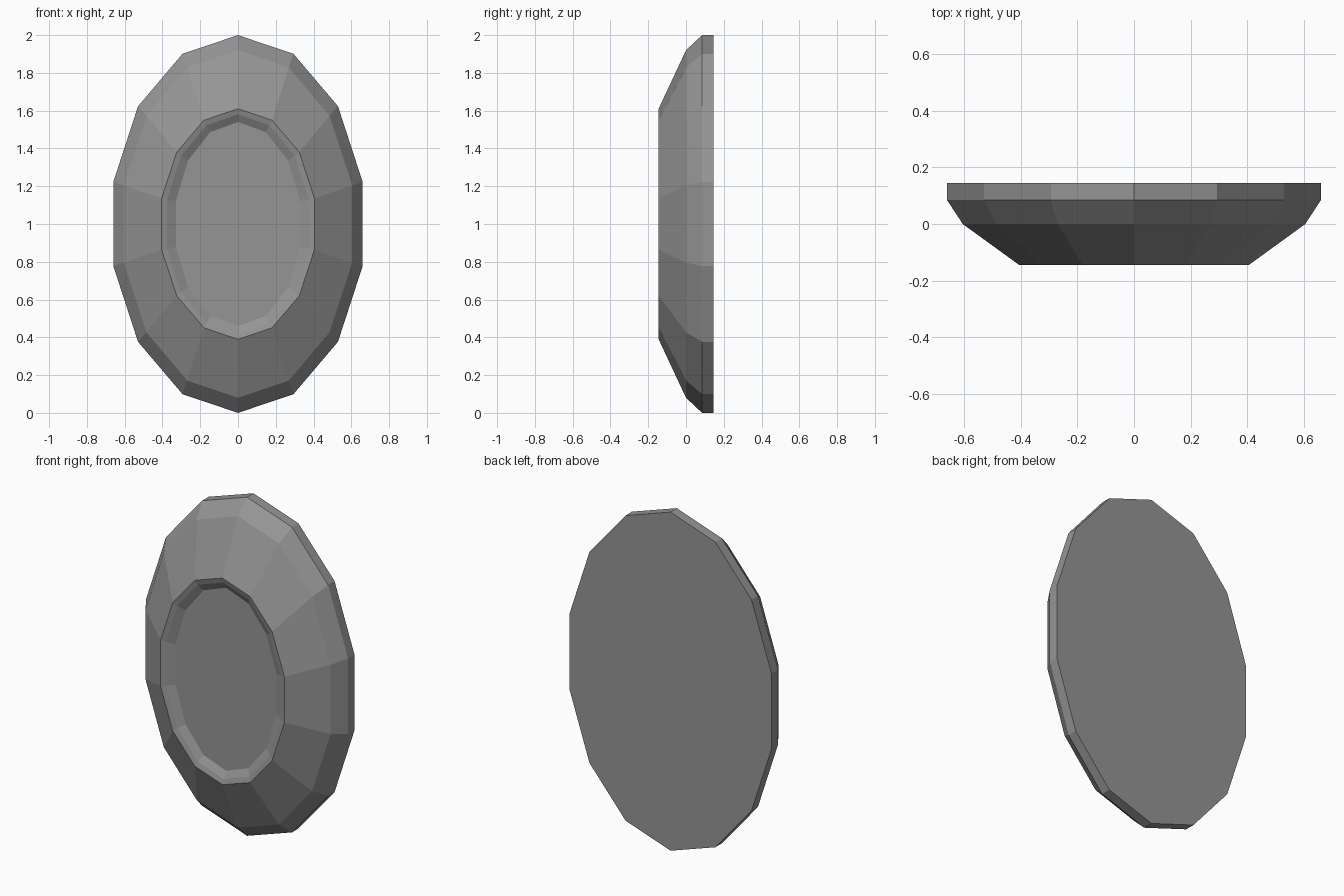
import bpy
import bmesh
from math import sin, cos, tau

cube = bpy.data.objects.get("Cube")
if cube:
    bpy.data.objects.remove(cube, do_unlink=True)

SIDES = 14


def make_material(name, color):
    mat = bpy.data.materials.new(name)
    mat.use_nodes = True
    mat.diffuse_color = color
    bsdf = mat.node_tree.nodes["Principled BSDF"]
    bsdf.inputs["Base Color"].default_value = color
    bsdf.inputs["Roughness"].default_value = 0.8
    return mat


def oval_ring(bm, half_width, half_height, y):
    angles = [tau * i / SIDES for i in range(SIDES)]
    return [bm.verts.new((half_width * sin(a), y, 1 + half_height * cos(a)))
            for a in angles]


# Half width, half height and depth, from the flat back to the recessed floor
profile = [
    (0.677, 1.0, 0.145),     # back edge
    (0.677, 1.0, 0.085),     # upright rim
    (0.62, 0.92, 0.0),       # shoulder
    (0.415, 0.61, -0.145),   # front lip
    (0.385, 0.58, -0.136),   # shallow inner bevel
    (0.338, 0.54, -0.112),   # floor edge
]

bm = bmesh.new()
rings = [oval_ring(bm, *row) for row in profile]
for outer, inner in zip(rings, rings[1:]):
    for i in range(SIDES):
        j = (i + 1) % SIDES
        bm.faces.new((outer[i], outer[j], inner[j], inner[i]))
bm.faces.new(rings[0])
bm.faces.new(rings[-1])
bmesh.ops.recalc_face_normals(bm, faces=bm.faces)

mesh = bpy.data.meshes.new("oval_plate")
bm.to_mesh(mesh)
bm.free()
mesh.materials.append(make_material("mid grey", (0.3, 0.3, 0.3, 1)))
plate = bpy.data.objects.new("oval_plate", mesh)
bpy.context.collection.objects.link(plate)
